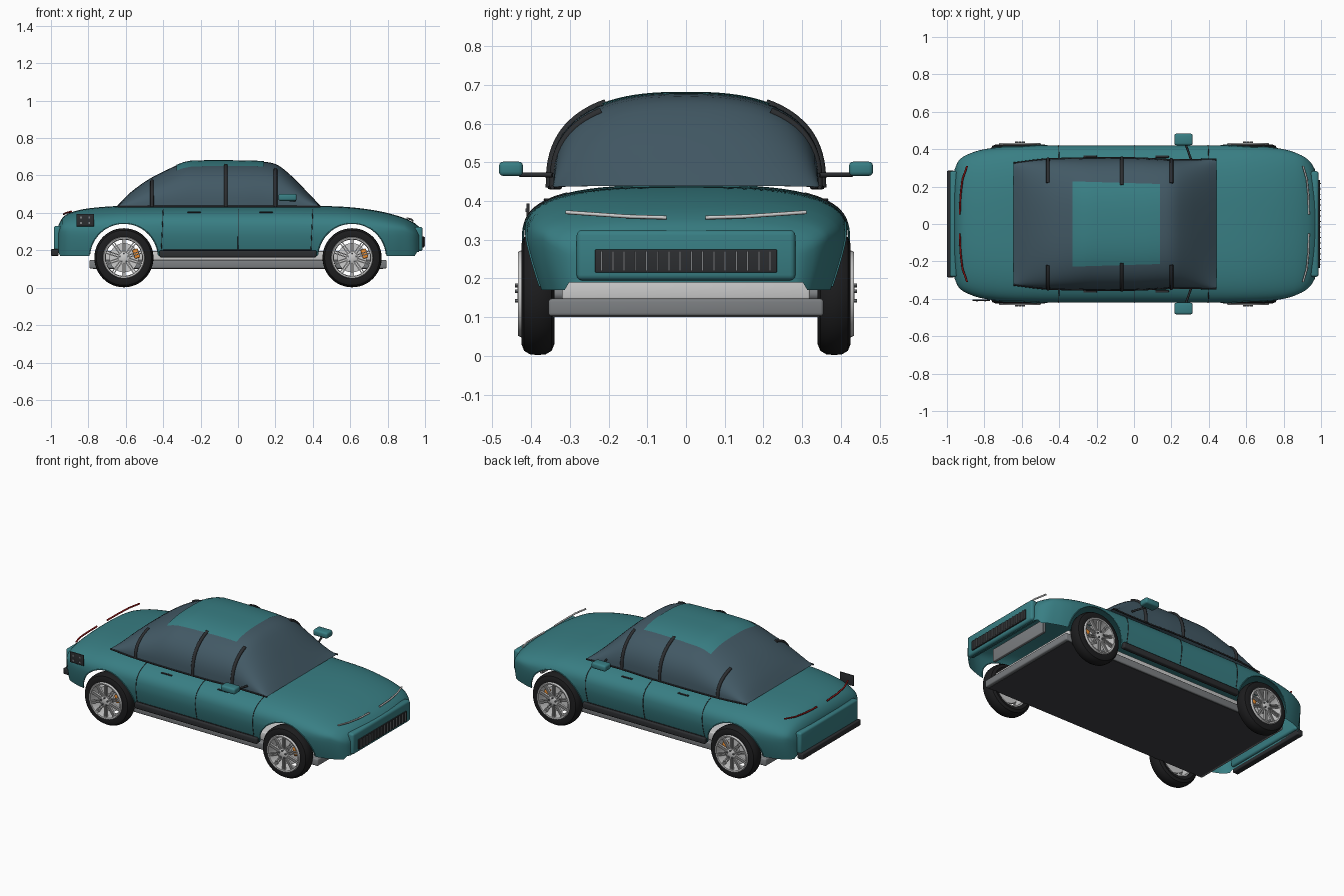
import bpy, bmesh, math
from mathutils import Vector, Matrix

if "Cube" in bpy.data.objects:
    bpy.data.objects.remove(bpy.data.objects["Cube"])

def mat(name, c):
    m = bpy.data.materials.new(name)
    m.diffuse_color = (*c, 1)
    m.use_nodes = True
    m.node_tree.nodes["Principled BSDF"].inputs["Base Color"].default_value = m.diffuse_color
    return m

TEAL = mat("teal_paint", (0.04, 0.21, 0.23))
GLASS = mat("tinted_glass", (0.055, 0.10, 0.13))
DARK = mat("dark_trim", (0.025, 0.027, 0.03))
RUBBER = mat("rubber", (0.012, 0.012, 0.013))
COVER = mat("underfloor", (0.05, 0.053, 0.058))
SILVER = mat("silver", (0.62, 0.63, 0.65))
GREY = mat("mid_grey", (0.2, 0.21, 0.22))
ORANGE = mat("orange", (0.85, 0.27, 0.03))
RED = mat("red_lamp", (0.35, 0.01, 0.01))
WHITE = mat("white_lamp", (0.85, 0.85, 0.87))

def finish(name, bm, m, angle=35):
    bmesh.ops.remove_doubles(bm, verts=bm.verts, dist=1e-5)
    bmesh.ops.recalc_face_normals(bm, faces=bm.faces)
    me = bpy.data.meshes.new(name)
    bm.to_mesh(me)
    bm.free()
    me.materials.append(m)
    me.shade_smooth()
    me.set_sharp_from_angle(angle=math.radians(angle))
    ob = bpy.data.objects.new(name, me)
    bpy.context.collection.objects.link(ob)
    return ob

def box(name, c, size, m, bevel=0.0, rot=None):
    bm = bmesh.new()
    bmesh.ops.create_cube(bm, size=1)
    bmesh.ops.scale(bm, vec=size, verts=bm.verts)
    if bevel:
        bmesh.ops.bevel(bm, geom=bm.edges[:], offset=bevel, segments=3, profile=0.5, affect='EDGES')
    bmesh.ops.transform(bm, matrix=Matrix.Translation(c) @ (rot or Matrix()), verts=bm.verts)
    return finish(name, bm, m)

def grid(name, rows, m, caps=False, angle=35):
    bm = bmesh.new()
    vs = [[bm.verts.new(p) for p in r] for r in rows]
    for a, b in zip(vs, vs[1:]):
        for i in range(len(a) - 1):
            bm.faces.new((a[i], a[i + 1], b[i + 1], b[i]))
    if caps:
        bm.faces.new(vs[0])
        bm.faces.new(vs[-1])
    return finish(name, bm, m, angle)

def tube(name, pts, r, m):
    cu = bpy.data.curves.new(name, 'CURVE')
    cu.dimensions = '3D'
    cu.bevel_depth, cu.bevel_resolution, cu.use_fill_caps = r, 2, True
    sp = cu.splines.new('POLY')
    sp.points.add(len(pts) - 1)
    for p, q in zip(sp.points, pts):
        p.co = (*q, 1)
    cu.materials.append(m)
    ob = bpy.data.objects.new(name, cu)
    bpy.context.collection.objects.link(ob)

def lathe(name, prof, c, s, m, seg=48):
    # profile of (radius, distance from car centre line), spun around the y axis
    grid(name, [[(c[0] + r * math.cos(a), s * y, c[1] + r * math.sin(a)) for r, y in prof]
                for a in (2 * math.pi * k / seg for k in range(seg + 1))], m)

def spline(tab):
    # smooth curve through (x, value) points
    n = len(tab)
    sl = lambda i, j: (tab[j][1] - tab[i][1]) / (tab[j][0] - tab[i][0])
    tan = [sl(max(i - 1, 0), min(i + 1, n - 1)) for i in range(n)]
    def f(x):
        i = 0
        while i < n - 2 and x > tab[i + 1][0]:
            i += 1
        (x0, a), (x1, b) = tab[i], tab[i + 1]
        h = x1 - x0
        t = min(max((x - x0) / h, 0), 1)
        return (a * (2*t**3 - 3*t*t + 1) + tan[i] * h * (t**3 - 2*t*t + t)
                + b * (3*t*t - 2*t**3) + tan[i + 1] * h * (t**3 - t*t))
    return f

# Body shell: lofted along x, lower edge follows the wheel arches
XW, ZW, RA = 0.61, 0.16, 0.184
top = spline([(-.96, .335), (-.94, .372), (-.9, .4), (-.8, .424), (-.6, .438), (0, .442),
              (.44, .437), (.6, .43), (.75, .41), (.87, .379), (.94, .348), (.968, .325)])
wid = spline([(-.96, .29), (-.94, .335), (-.9, .367), (-.8, .4), (-.6, .418), (0, .42),
              (.6, .418), (.8, .4), (.9, .365), (.945, .33), (.968, .29)])

def bottom(x):
    d = RA * RA - (abs(x) - XW) ** 2
    z = max(.17, ZW + math.sqrt(d)) if d > 0 else .17
    return z + (.02 if abs(x) > .95 else 0)

def power(x):
    # shoulders get rounder towards nose and tail
    return 3 - .6 * min(1, max(0, (abs(x) - .6) / .35))

def side_y(x, z):
    T, W, n = top(x), wid(x), power(x)
    zm = min(.3, T - .07)
    if z <= zm:
        return W * (1 - .07 * ((zm - z) / .13) ** 1.5)
    return W * max(0, 1 - ((z - zm) / (T - zm)) ** n) ** (1 / n)

def section(x):
    T, W, zb, n = top(x), wid(x), bottom(x), power(x)
    zm = min(.3, T - .07)
    half = [(side_y(x, z), z) for z in (zb + (max(zm, zb) - zb) * k / 6 for k in range(6))]
    a0 = math.asin(min(1, max(0, (zb - zm) / (T - zm)) ** (n / 2)))
    for k in range(17):
        a = a0 + (math.pi / 2 - a0) * k / 16
        half.append((W * max(0, math.cos(a)) ** (2 / n), zm + (T - zm) * math.sin(a) ** (2 / n)))
    return [(x, y, z) for y, z in half] + [(x, -y, z) for y, z in half[-2::-1]]

arch = [s * XW - RA * math.cos(math.pi * k / 24) for s in (-1, 1) for k in range(25)]
xs = sorted([-.96, -.95, -.94, -.925, -.91, -.89, -.86, -.83] + arch + [k * .1 for k in range(-3, 4)]
            + [.83, .86, .89, .91, .93, .945, .957, .968])
grid("body_shell", [section(x) for x in xs], TEAL, caps=True)

# Greenhouse and roof panel share one dome surface
gh = spline([(-.645, .004), (-.58, .07), (-.48, .143), (-.38, .195), (-.28, .237), (-.2, .243), (0, .243),
             (.14, .238), (.21, .222), (.28, .168), (.36, .088), (.44, .004)])
gw = spline([(-.645, .325), (-.45, .347), (0, .352), (.2, .343), (.44, .345)])
ZB, N = .435, 2.6

def dome(x, a):
    c, s = math.cos(a), math.sin(a)
    return (x, math.copysign(gw(x) * abs(c) ** (2 / N), c), ZB + gh(x) * max(0, s) ** (2 / N))

gx = [-.645 + 1.085 * k / 44 for k in range(45)]
grid("cabin_glass", [[dome(x, math.pi * k / 32) for k in range(33)] for x in gx], GLASS)

def roof(x, y):
    return ZB + gh(x) * (1 - (abs(y) / gw(x)) ** N) ** (1 / N)

grid("roof_panel", [[(x, y, roof(x, y) + .003) for y in ((.228 - .03 * (x + .33)) * k / 10 for k in range(-10, 11))]
                    for x in (-.33 + .47 * k / 12 for k in range(13))], TEAL)

# Underfloor
box("floor_pan", (0, 0, .125), (1.59, .71, .045), GREY, .008)
box("floor_cover", (0, 0, .1025), (1.55, .69, .004), COVER)
box("chassis_block", (0, 0, .17), (1.5, .64, .05), SILVER, .006)
box("radiator", (.84, 0, .23), (.02, .44, .08), GREY, .004)

# Nose, grille and tail
box("front_panel", (.965, 0, .26), (.044, .565, .13), TEAL, .014)
box("grille", (.987, 0, .245), (.014, .47, .06), DARK, .003)
for k in range(16):
    box("grille_slat", (.996, -.218 + k * .029, .245), (.008, .005, .052), GREY)
box("rear_panel", (-.965, 0, .265), (.04, .565, .13), TEAL, .012)
box("rear_bumper", (-.98, 0, .188), (.04, .57, .036), DARK, .006)
for s in (1, -1):
    tube("headlight_strip", [(.935, s * .05, .357), (.933, s * .15, .36), (.924, s * .24, .366),
                             (.904, s * .31, .371)], .005, WHITE)
    tube("tail_light_strip", [(-.932, s * .05, .393), (-.928, s * .15, .395), (-.917, s * .24, .40),
                              (-.892, s * .31, .407)], .005, RED)

# Rear side plate with studs
box("side_plate", (-.817, -.408, .361), (.095, .008, .066), DARK, .003)
for dx in (-.022, .022):
    for dz in (-.015, .015):
        box("plate_stud", (-.817 + dx, -.413, .361 + dz), (.01, .004, .01), GREY)

# Side details, both sides
for s in (1, -1):
    box("sill", (0, s * .402, .181), (.84, .03, .038), DARK, .008)
    for x in (-.46, -.065, .2):
        pts = [Vector(dome(x, math.pi / 2 * k / 24)) for k in range(25)]
        tube("pillar", [(p.x, s * p.y, p.z) for p in pts if p.y > .205], .01, DARK)
    tube("window_trim", [(x, s * gw(x), ZB) for x in gx], .005, DARK)
    for x, lean in ((-.41, .01), (0, .002), (.39, .01)):
        zs = [.2 + .22 * k / 24 for k in range(25)]
        zs = [z for z in zs if z > bottom(x + lean * (z - .2) / .22)]
        tube("door_seam", [(x + lean * (z - .2) / .22, s * side_y(x, z), z) for z in zs], .002, DARK)
    tube("door_bottom_seam", [(x, s * side_y(x, .202), .202) for x in (-.4, 0, .39)], .002, DARK)
    for x in (-.235, .15):
        box("door_handle", (x, s * (side_y(x, .403) + .003), .403), (.072, .012, .006), DARK, .002)
    box("mirror", (.265, s * .452, .483), (.098, .062, .037), TEAL, .011)
    tube("mirror_stalk", [(.305, s * .345, .467), (.275, s * .43, .468)], .006, DARK)
    for xc in (-XW, XW):
        arc = []
        for k in range(33):
            a = math.radians(6 + 168 * k / 32)
            x, z = xc + RA * math.cos(a), ZW + RA * math.sin(a)
            arc.append((x, s * (side_y(x, z) + .001), z))
        tube("arch_lip", arc, .003, TEAL)

# Wheels
for xc in (-XW, XW):
    tube("axle", [(xc, -.375, ZW), (xc, .375, ZW)], .018, GREY)
    for s in (1, -1):
        c = (xc, ZW)
        lathe("tyre", [(.108, .347), (.13, .34), (.147, .347), (.156, .362), (.158, .383), (.156, .403),
                       (.147, .418), (.13, .425), (.108, .421), (.108, .347)], c, s, RUBBER)
        lathe("rim", [(.109, .35), (.112, .426), (.108, .434), (.1, .432), (.097, .41), (.1, .35), (.109, .35)],
              c, s, SILVER)
        lathe("brake_disc", [(0, .375), (.078, .375), (.078, .385), (0, .385)], c, s, SILVER)
        lathe("hub", [(0, .385), (.03, .385), (.03, .43), (.02, .435), (0, .435)], c, s, SILVER, 24)
        for k in range(10):
            a = 2 * math.pi * (k + .5) / 10
            R = Matrix.Rotation(-a, 4, 'Y')
            for off in (-.006, .006):
                p = R @ Vector((.063, 0, off))
                box("spoke", (xc + p.x, s * .421, ZW + p.z), (.084, .012, .006), SILVER, 0, R)
        for k in range(5):
            a = math.radians(90 + 72 * k)
            p = (xc + .022 * math.cos(a), ZW + .022 * math.sin(a))
            lathe("wheel_nut", [(0, .43), (.005, .43), (.005, .442), (0, .442)], p, s, GREY, 8)
        box("brake_caliper", (xc + .066, s * .392, ZW + .022), (.03, .03, .05), ORANGE, .005,
            Matrix.Rotation(-.3, 4, 'Y'))
